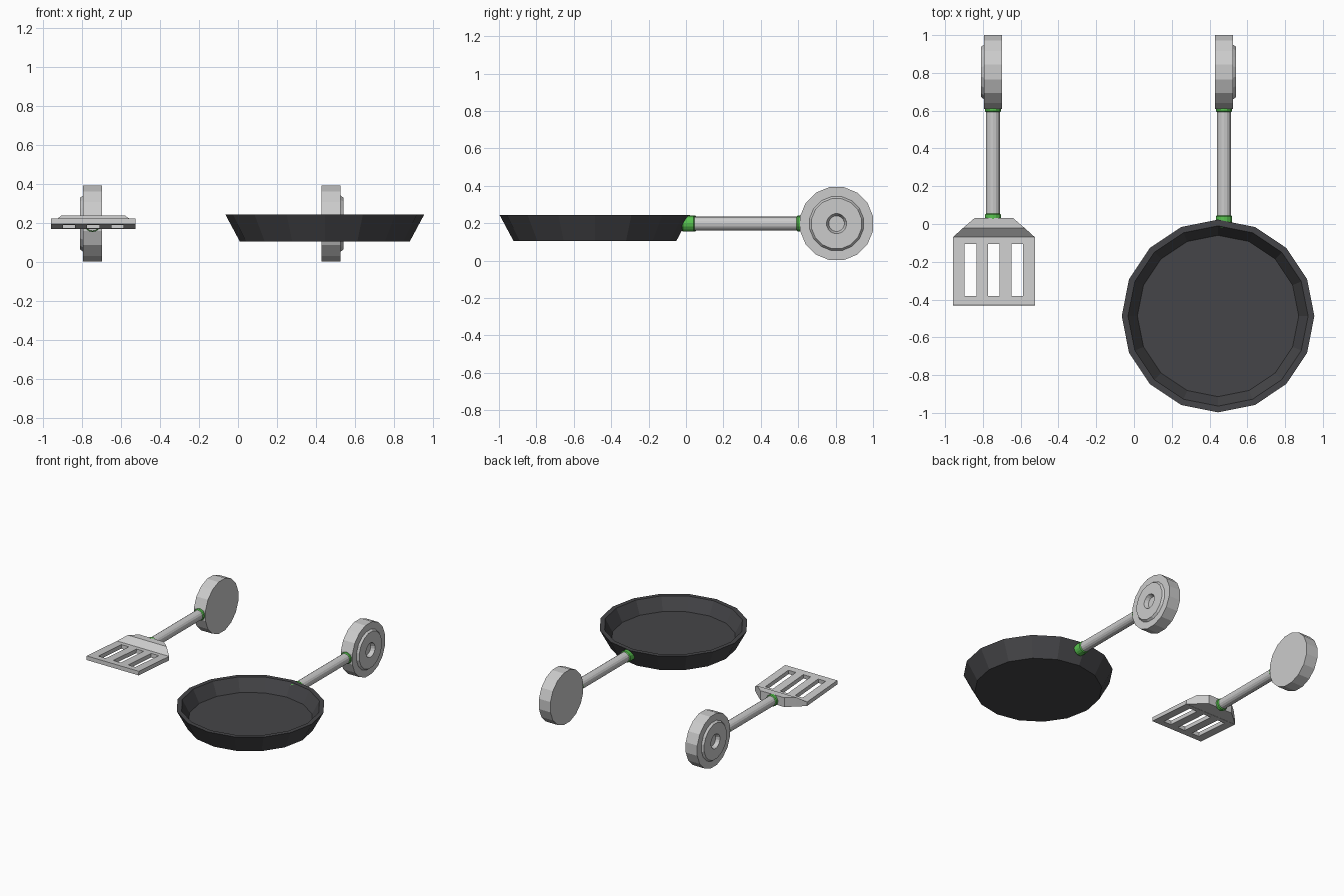
import bpy, bmesh
from math import pi, sin, cos
from mathutils import Matrix, Vector

if "Cube" in bpy.data.objects:
    bpy.data.objects.remove(bpy.data.objects["Cube"])


def material(name, rgb):
    m = bpy.data.materials.new(name)
    m.diffuse_color = (*rgb, 1)
    m.use_nodes = True
    m.node_tree.nodes["Principled BSDF"].inputs["Base Color"].default_value = m.diffuse_color
    return m


IRON = material("dark_iron", (0.06, 0.06, 0.065))
GREEN = material("green_plastic", (0.10, 0.55, 0.08))


def finish(name, bm, mat=None):
    bmesh.ops.recalc_face_normals(bm, faces=bm.faces)
    me = bpy.data.meshes.new(name)
    bm.to_mesh(me)
    bm.free()
    ob = bpy.data.objects.new(name, me)
    bpy.context.collection.objects.link(ob)
    if mat:
        me.materials.append(mat)
    return ob


def lathe(name, profile, centre, axis="Z", n=16, phase=0.0, mat=None):
    """Spin (radius, height) points around an axis and cap both ends."""
    rot = {"Z": Matrix.Identity(4),
           "Y": Matrix.Rotation(-pi / 2, 4, "X"),
           "+X": Matrix.Rotation(pi / 2, 4, "Y"),
           "-X": Matrix.Rotation(-pi / 2, 4, "Y")}[axis]
    mtx = Matrix.Translation(centre) @ rot
    bm = bmesh.new()
    rings = [[bm.verts.new(mtx @ Vector((r * cos(phase + 2 * pi * i / n),
                                         r * sin(phase + 2 * pi * i / n), h)))
              for i in range(n)] for r, h in profile]
    for a, b in zip(rings, rings[1:]):
        for i in range(n):
            j = (i + 1) % n
            bm.faces.new((a[i], a[j], b[j], b[i]))
    bm.faces.new(rings[0])
    bm.faces.new(rings[-1])
    return finish(name, bm, mat)


def collar(name, x, y0, y1):
    c = 0.006
    lathe(name, [(0.037, y0), (0.043, y0 + c), (0.043, y1 - c), (0.037, y1)],
          (x, 0, 0.198), "Y", mat=GREEN)


def handle(prefix, x, y0, y1, axis):
    # rod, green collars and round end disc with a raised, recessed dial
    lathe(prefix + "_rod", [(0.037, y0), (0.037, 0.63)], (x, 0, 0.198), "Y")
    collar(prefix + "_front_collar", x, y0, y1)
    collar(prefix + "_rear_collar", x, 0.592, 0.618)
    lathe(prefix + "_end_disc",
          [(0.199, -0.048), (0.199, 0.048), (0.147, 0.048), (0.136, 0.063),
           (0.054, 0.063), (0.042, 0.035)],
          (x, 0.805, 0.198), axis, phase=pi / 16)


# frying pan
lathe("pan_body", [(0.435, 0.105), (0.51, 0.245), (0.477, 0.245), (0.427, 0.15)],
      (0.445, -0.487, 0), mat=IRON)
handle("pan_handle", 0.477, -0.022, 0.046, "+X")

# spatula handle
SX = -0.742
handle("spatula_handle", SX - 0.004, 0.02, 0.055, "-X")

# slotted blade: grid of cells with three slots left open, sloping to the back
xs = [-0.217, -0.155, -0.093, -0.031, 0.031, 0.093, 0.155, 0.217]
ys = [-0.43, -0.38, -0.105, -0.07]
bm = bmesh.new()
grid = [[bm.verts.new((SX + x, y, 0.225 - 0.025 * (y + 0.43) / 0.36)) for x in xs]
        for y in ys]
for j in range(3):
    for i in range(7):
        if not (j == 1 and i % 2):
            bm.faces.new((grid[j][i], grid[j][i + 1],
                          grid[j + 1][i + 1], grid[j + 1][i]))
blade = finish("spatula_blade", bm)
if blade.data.polygons[0].normal.z < 0:
    blade.data.flip_normals()
mod = blade.modifiers.new("thickness", "SOLIDIFY")
mod.thickness = 0.03
mod.offset = -1

# tapered neck between blade and handle
bm = bmesh.new()
rings = []
for y, w, top in [(-0.07, 0.217, 0.20), (-0.02, 0.162, 0.24), (0.033, 0.10, 0.24)]:
    rings.append([bm.verts.new((SX + x, y, z)) for x, z in
                  [(-w, 0.17), (w, 0.17), (w, top), (-w, top)]])
for a, b in zip(rings, rings[1:]):
    for i in range(4):
        j = (i + 1) % 4
        bm.faces.new((a[i], a[j], b[j], b[i]))
bm.faces.new(rings[0])
bm.faces.new(rings[-1])
finish("spatula_neck", bm)
